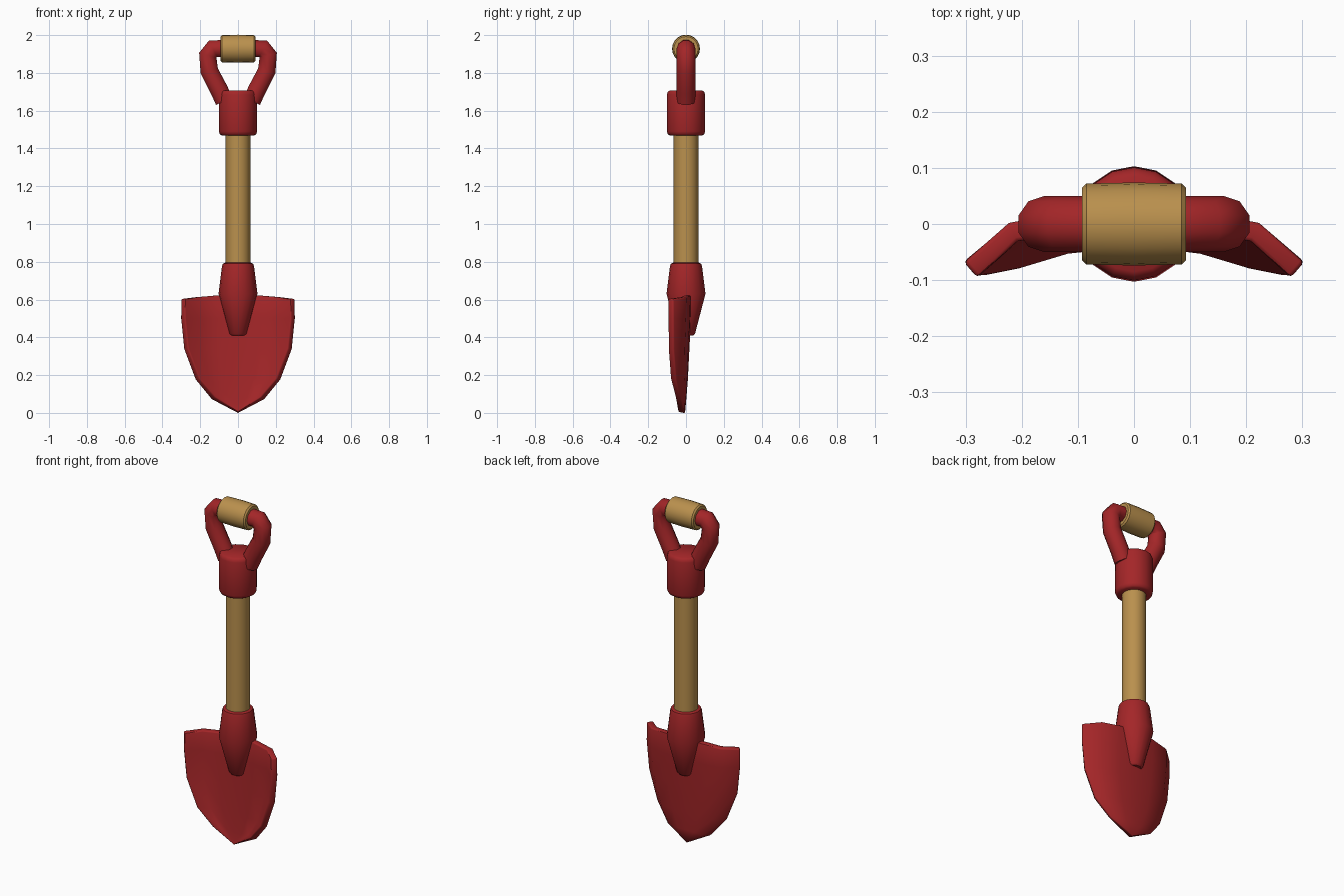
import bpy, bmesh, math
from mathutils import Matrix

if "Cube" in bpy.data.objects:
    bpy.data.objects.remove(bpy.data.objects["Cube"])


def material(name, rgb):
    m = bpy.data.materials.new(name)
    m.diffuse_color = (*rgb, 1)
    m.use_nodes = True
    m.node_tree.nodes["Principled BSDF"].inputs["Base Color"].default_value = m.diffuse_color
    return m


RED = material("red_paint", (0.37, 0.019, 0.021))
WOOD = material("light_wood", (0.49, 0.28, 0.075))


def finish(name, bm, mat, angle=40):
    bmesh.ops.recalc_face_normals(bm, faces=bm.faces)
    me = bpy.data.meshes.new(name)
    bm.to_mesh(me)
    bm.free()
    ob = bpy.data.objects.new(name, me)
    bpy.context.collection.objects.link(ob)
    me.materials.append(mat)
    bpy.ops.object.select_all(action='DESELECT')
    ob.select_set(True)
    bpy.context.view_layer.objects.active = ob
    bpy.ops.object.shade_smooth_by_angle(angle=math.radians(angle))
    return ob


def lathe(name, profile, mat, sides=16, matrix=Matrix()):
    """Closed solid of revolution from (radius, height) points."""
    bm = bmesh.new()
    rings = [[bm.verts.new((r * math.cos(2 * math.pi * i / sides),
                            r * math.sin(2 * math.pi * i / sides), z))
              for i in range(sides)] for r, z in profile]
    for a, b in zip(rings, rings[1:]):
        for i in range(sides):
            j = (i + 1) % sides
            bm.faces.new((a[i], a[j], b[j], b[i]))
    bm.faces.new(rings[0][::-1])
    bm.faces.new(rings[-1])
    bm.transform(matrix)
    return finish(name, bm, mat)


# Wooden shaft, tapered blade socket and upper collar
lathe("shaft", [(0.065, 0.70), (0.065, 1.52)], WOOD)
lathe("blade_socket", [(0.038, 0.41), (0.048, 0.42), (0.103, 0.63), (0.085, 0.775),
                       (0.080, 0.79), (0.068, 0.795)], RED)
lathe("handle_collar", [(0.085, 1.468), (0.096, 1.475), (0.101, 1.49), (0.101, 1.685),
                        (0.096, 1.70), (0.085, 1.708)], RED)

# Wooden grip lying along x
lathe("grip", [(0.064, -0.093), (0.072, -0.085), (0.074, 0),
               (0.072, 0.085), (0.064, 0.093)], WOOD, 20,
      Matrix.Translation((0, 0, 1.928)) @ Matrix.Rotation(math.pi / 2, 4, 'Y'))

# Bent tube arms joining the collar to the grip
half = [(0.05, 1.928), (0.133, 1.928), (0.16, 1.893), (0.152, 1.81), (0.10, 1.71), (0.073, 1.65)]
for side, label in ((-1, "left"), (1, "right")):
    cu = bpy.data.curves.new("arm_path", 'CURVE')
    cu.dimensions = '3D'
    cu.bevel_depth = 0.05
    cu.bevel_resolution = 3
    cu.use_fill_caps = True
    sp = cu.splines.new('POLY')
    sp.points.add(len(half) - 1)
    for p, (x, z) in zip(sp.points, half):
        p.co = (side * x, 0, z, 1)
    arm = bpy.data.objects.new("handle_arm_" + label, cu)
    bpy.context.collection.objects.link(arm)
    cu.materials.append(RED)
    bpy.ops.object.select_all(action='DESELECT')
    arm.select_set(True)
    bpy.context.view_layer.objects.active = arm
    bpy.ops.object.convert(target='MESH')
    bpy.ops.object.shade_smooth_by_angle(angle=math.radians(60))

# Blade: rows of (half width, z, centre y, edge y), sides folded forward
rows = [(0.291, 0.613, 0.012, -0.082), (0.292, 0.50, 0.008, -0.081),
        (0.276, 0.34, 0.0, -0.080), (0.216, 0.18, -0.008, -0.068),
        (0.132, 0.078, -0.016, -0.042)]
half_cols = [(0, 0), (0.38, 0.07), (0.74, 0.28), (1, 1)]   # (fraction across, fold amount)
cols = [(-t, f) for t, f in half_cols[:0:-1]] + half_cols
bm = bmesh.new()
grid = []
for k, (w, z, yc, ye) in enumerate(rows):
    grid.append([bm.verts.new((t * w, yc + (ye - yc) * f,
                               z + (0.012 - 0.022 * t * t if k == 0 else 0)))
                 for t, f in cols])
for a, b in zip(grid, grid[1:]):
    for i in range(len(cols) - 1):
        bm.faces.new((a[i], a[i + 1], b[i + 1], b[i]))
tip = bm.verts.new((0, -0.023, 0.008))
for i in range(len(cols) - 1):
    bm.faces.new((grid[-1][i], grid[-1][i + 1], tip))
blade = finish("blade", bm, RED)
mod = blade.modifiers.new("thickness", 'SOLIDIFY')
mod.thickness = 0.036
mod.offset = 0
bev = blade.modifiers.new("soft_edges", 'BEVEL')
bev.width = 0.007
bev.segments = 2
bev.limit_method = 'ANGLE'
bev.angle_limit = math.radians(50)
for m in ("thickness", "soft_edges"):
    bpy.ops.object.modifier_apply(modifier=m)
bpy.ops.object.shade_smooth_by_angle(angle=math.radians(45))

# Rest the tip exactly on the ground
lift = min(v.co.z for v in blade.data.vertices)
for v in blade.data.vertices:
    if v.co.z < 0.05:
        v.co.z -= lift
